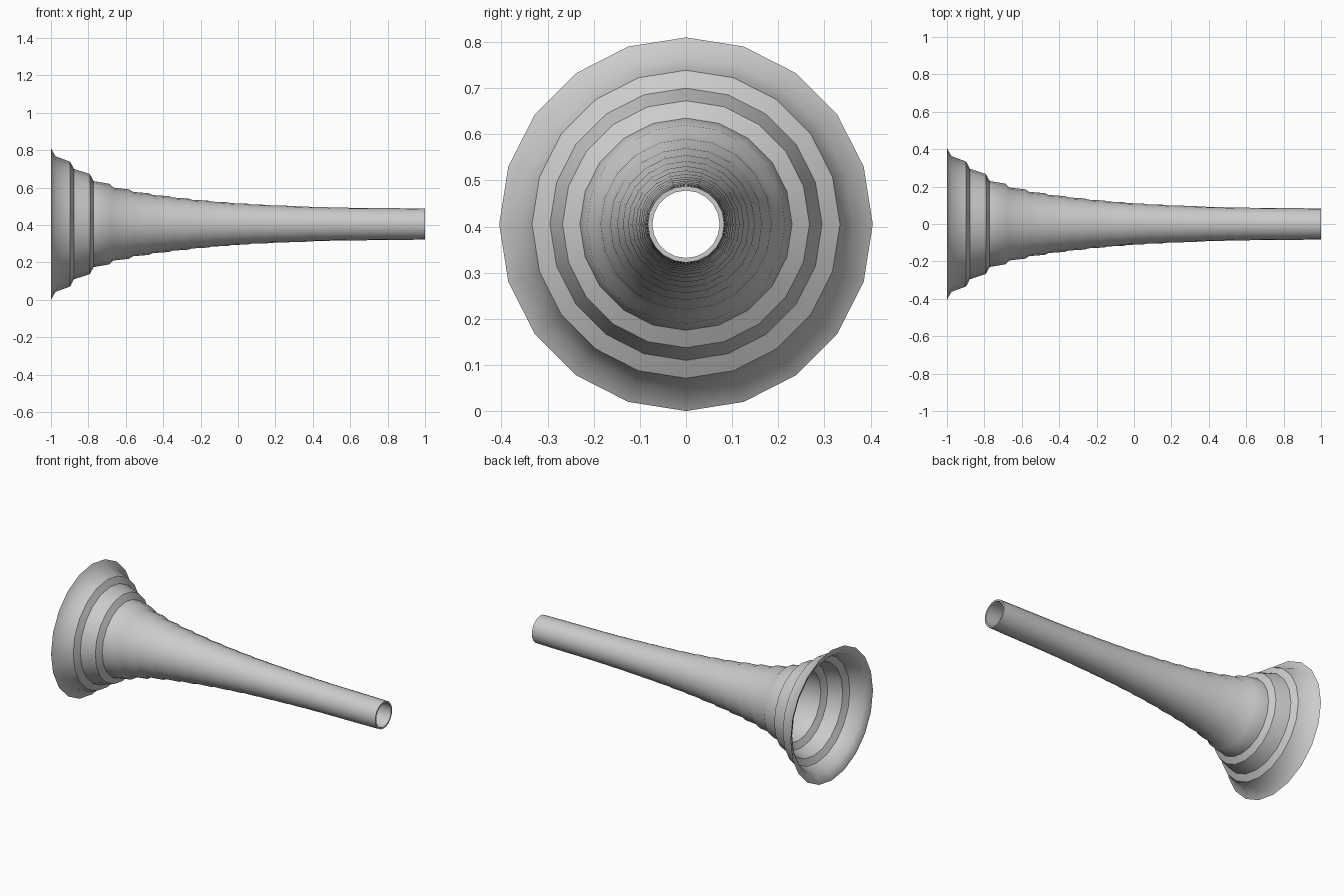
import bpy, bmesh, math

if "Cube" in bpy.data.objects:
    bpy.data.objects.remove(bpy.data.objects["Cube"])

SIDES = 20
AXIS_Z = 0.405
WALL = 0.010
PITCH = 2 / 19

# Radius after each ripple step, from the wide mouth to the narrow end
radii = [0.362, 0.295, 0.230, 0.195, 0.172, 0.155, 0.142, 0.130, 0.120, 0.112,
         0.105, 0.100, 0.096, 0.092, 0.089, 0.087, 0.086, 0.085, 0.084]

# Rippled outer profile: gentle run, then a short steep step
outer = [(-1.0, 0.405), (-0.975, radii[0])]
for i in range(1, len(radii)):
    x = -1 + i * PITCH
    drop = radii[i - 1] - radii[i]
    outer.append((x - 0.003, radii[i] + 0.58 * drop))
    outer.append((x + 0.018, radii[i]))
outer.append((1.0, 0.083))

# Closed wall section: outer skin out, inner skin back
inner = [(x, r - WALL) for x, r in reversed(outer)]
section = outer + inner

# Revolve the section around the long axis
bm = bmesh.new()
rings = []
for k in range(SIDES):
    a = 2 * math.pi * k / SIDES
    rings.append([bm.verts.new((x, r * math.sin(a), AXIS_Z + r * math.cos(a)))
                  for x, r in section])
n = len(section)
for k in range(SIDES):
    a, b = rings[k], rings[(k + 1) % SIDES]
    for j in range(n):
        m = (j + 1) % n
        bm.faces.new((a[j], a[m], b[m], b[j]))
bmesh.ops.recalc_face_normals(bm, faces=bm.faces)

mesh = bpy.data.meshes.new("flared_horn")
bm.to_mesh(mesh)
bm.free()
horn = bpy.data.objects.new("flared_horn", mesh)
bpy.context.collection.objects.link(horn)

# Smooth sides, sharp rims
bpy.context.view_layer.objects.active = horn
horn.select_set(True)
bpy.ops.object.shade_smooth_by_angle(angle=math.radians(40))
